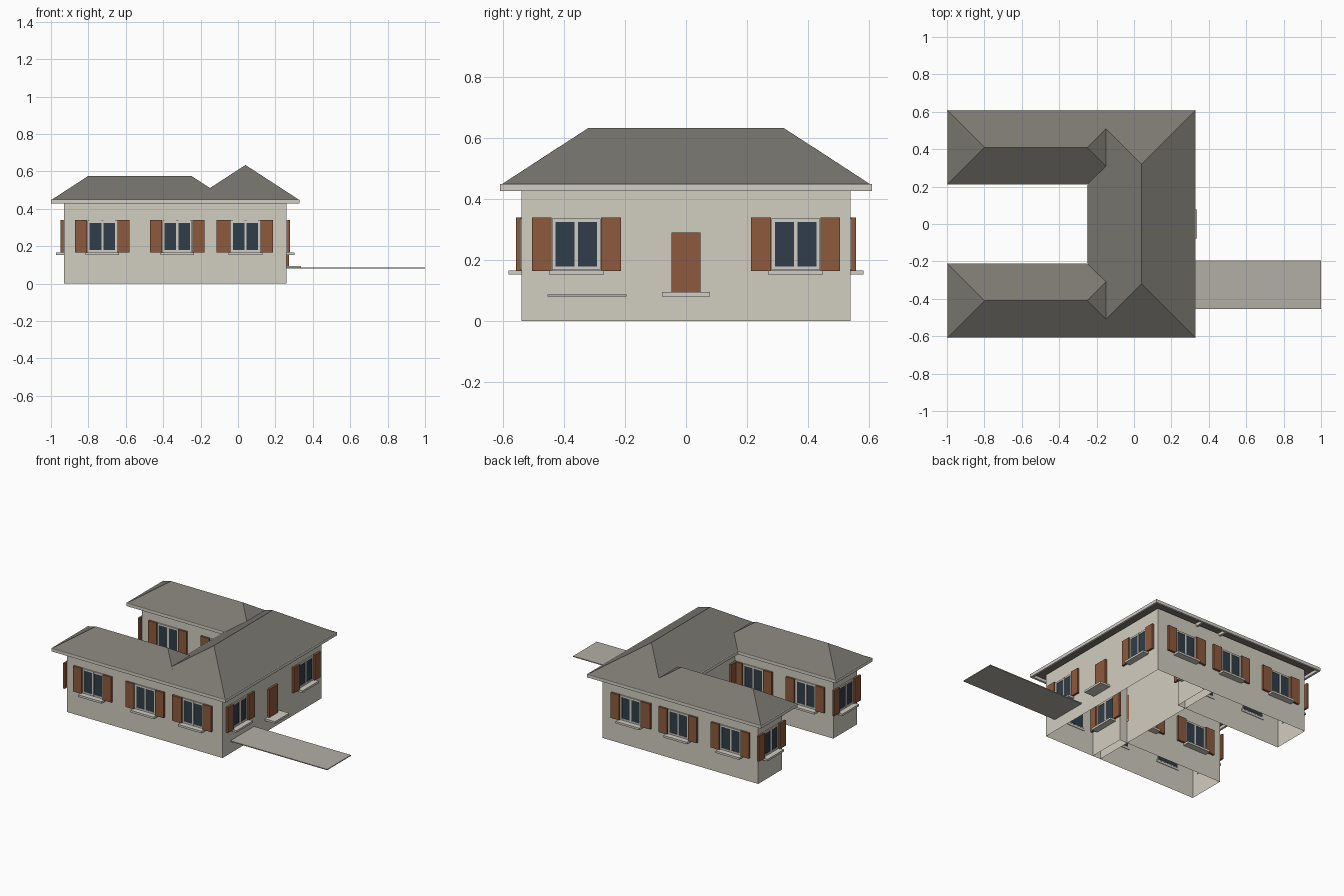
import bpy, bmesh, math
from mathutils import Matrix, Vector

cube = bpy.data.objects.get("Cube")
if cube:
    bpy.data.objects.remove(cube)


def material(name, rgb):
    m = bpy.data.materials.new(name)
    m.use_nodes = True
    m.diffuse_color = (*rgb, 1)
    m.node_tree.nodes["Principled BSDF"].inputs["Base Color"].default_value = (*rgb, 1)
    return m


PLASTER = material("plaster", (0.64, 0.61, 0.53))
TRIM = material("pale trim", (0.63, 0.61, 0.55))
CONCRETE = material("concrete", (0.45, 0.43, 0.39))
ROOF = material("roof grey", (0.2, 0.19, 0.165))
WOOD = material("brown wood", (0.27, 0.1, 0.047))
GLASS = material("dark glass", (0.03, 0.047, 0.068))

parts = {}


def part(name, mat):
    """Mesh under construction for one named part."""
    if name not in parts:
        parts[name] = (bmesh.new(), mat)
    return parts[name][0]


def box(bm, lo, hi, place=Matrix()):
    """Axis-aligned box between two corners, moved by a placement matrix."""
    lo, hi = Vector(lo), Vector(hi)
    m = place @ Matrix.Translation((lo + hi) / 2) @ Matrix.Diagonal((*(hi - lo), 1))
    return bmesh.ops.create_cube(bm, size=1, matrix=m)["verts"]


def on_wall(x, y, angle):
    """Placement whose local x runs along the wall and local -y points outward."""
    return Matrix.Translation((x, y, 0)) @ Matrix.Rotation(math.radians(angle), 4, "Z")


FRONT, LEFT, BACK, RIGHT = 0, 90, 180, 270


def window(x, y, angle):
    p = on_wall(x, y, angle)
    z0, z1, w, bar = 0.167, 0.337, 0.08, 0.012
    frame = part("window_frames", TRIM)
    for a, b in ((-w, -w + bar), (-bar / 2, bar / 2), (w - bar, w)):
        box(frame, (a, -0.009, z0), (b, 0.004, z1), p)
    for a, b in ((z0, z0 + bar), (z1 - bar, z1)):
        box(frame, (-w, -0.008, a), (w, 0.004, b), p)
    box(part("window_panes", GLASS), (-w + 0.005, -0.005, z0 + 0.005),
        (w - 0.005, 0.006, z1 - 0.005), p)
    box(part("window_sills", TRIM), (-0.09, -0.043, 0.152), (0.09, 0.004, 0.166), p)
    for side in (-1, 1):
        a, b = sorted((side * 0.081, side * 0.146))
        box(part("shutters", WOOD), (a, -0.018, 0.165), (b, -0.004, 0.34), p)


def walls(name, x0, x1, y0, y1):
    """Open-bottomed wall shell."""
    bm = part(name, PLASTER)
    box(bm, (x0, y0, 0), (x1, y1, 0.44))
    caps = [f for f in bm.faces if abs(f.normal.z) > 0.5]
    bmesh.ops.delete(bm, geom=caps, context="FACES_ONLY")


def hip_roof(name, x0, x1, y0, y1):
    """Hip roof with equal slopes, plus a fascia ring round its eaves."""
    bm = part(name, ROOF)
    cx, cy = (x0 + x1) / 2, (y0 + y1) / 2
    half = min(x1 - x0, y1 - y0) / 2
    base = 0.447
    inset = 0.002
    verts = box(bm, (x0 + inset, y0 + inset, base),
                (x1 - inset, y1 - inset, base + half * 0.645))
    for v in verts:
        if v.co.z > base + 0.01:
            v.co.x -= math.copysign(half - inset, v.co.x - cx)
            v.co.y -= math.copysign(half - inset, v.co.y - cy)
    bmesh.ops.remove_doubles(bm, verts=bm.verts[:], dist=0.001)
    t, lo, hi = 0.014, 0.427, 0.449
    ring = part(name + "_fascia", TRIM)
    for a, b in ((x0, x0 + t), (x1 - t, x1)):
        box(ring, (a, y0, lo), (b, y1, hi))
    for a, b in ((y0, y0 + t), (y1 - t, y1)):
        box(ring, (x0 + t, a, lo), (x1 - t, b, hi))


# Main block
walls("main_walls", -0.18, 0.26, -0.54, 0.54)
hip_roof("main_roof", -0.25, 0.33, -0.61, 0.61)
window(0.04, -0.54, FRONT)
window(0.04, 0.54, BACK)
for y in (-0.36, 0.36):
    window(0.26, y, LEFT)
    window(-0.18, y, RIGHT)

# Two wings either side of the courtyard
for name, y0, y1 in (("front_wing", -0.54, -0.28), ("back_wing", 0.28, 0.54)):
    walls(name + "_walls", -0.93, -0.12, y0, y1)
    hip_roof(name + "_roof", -1, -0.05, y0 - 0.07, y1 + 0.07)
    for x in (-0.725, -0.325):
        window(x, y0, FRONT)
        window(x, y1, BACK)
    window(-0.93, (y0 + y1) / 2, RIGHT)
    window(-0.12, (y0 + y1) / 2, LEFT)

# Door, doorstep and entrance slab
entrance = on_wall(0.26, 0, LEFT)
box(part("door", WOOD), (-0.048, -0.014, 0.094), (0.048, 0.004, 0.29), entrance)
box(part("doorstep", TRIM), (-0.078, -0.077, 0.081), (0.078, 0.004, 0.095), entrance)
box(part("entrance_slab", CONCRETE), (0.26, -0.455, 0.081), (1, -0.195, 0.087))

# Turn every part into an object
for name, (bm, mat) in parts.items():
    bmesh.ops.recalc_face_normals(bm, faces=bm.faces[:])
    mesh = bpy.data.meshes.new(name)
    bm.to_mesh(mesh)
    bm.free()
    mesh.materials.append(mat)
    bpy.context.collection.objects.link(bpy.data.objects.new(name, mesh))
